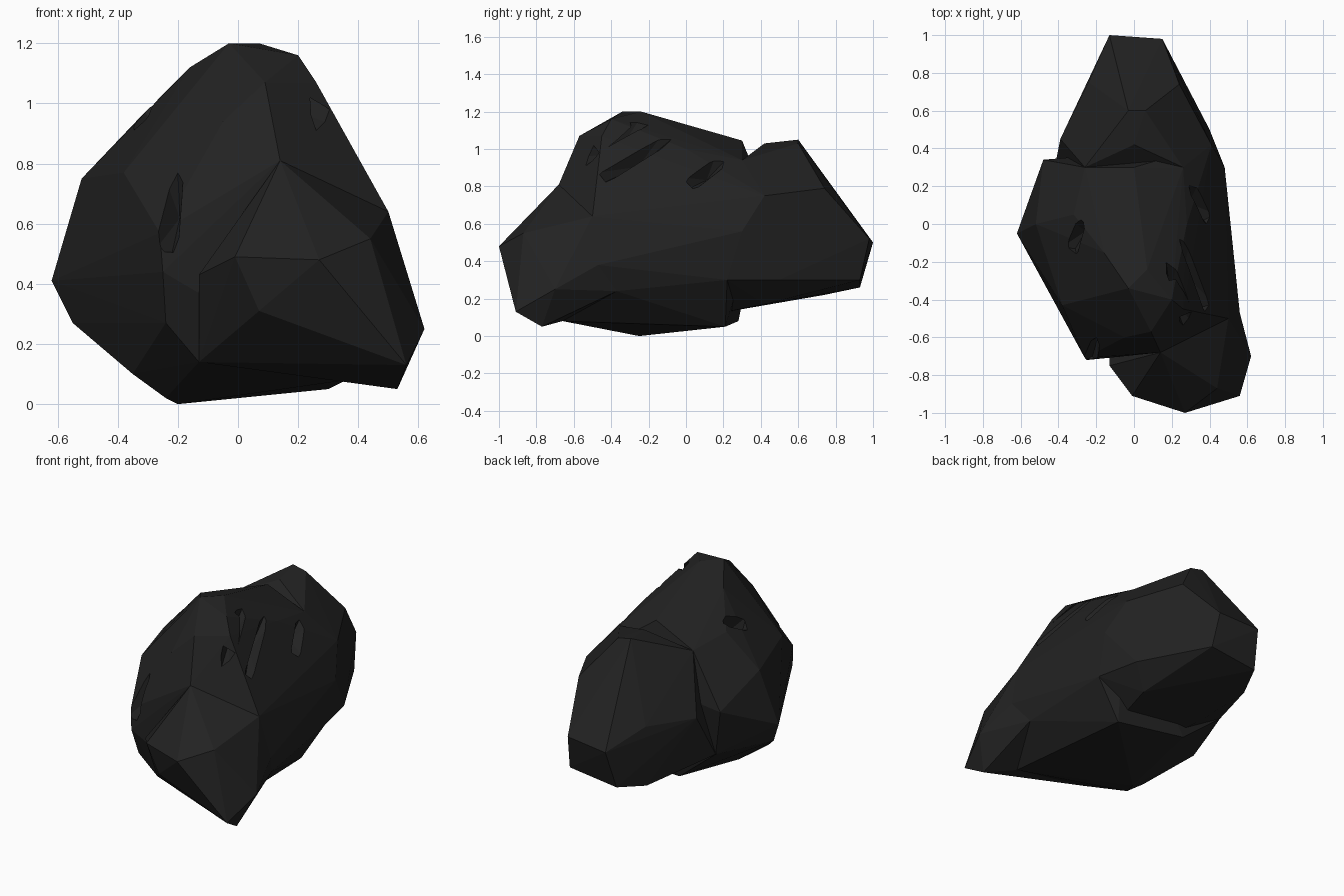
import bpy
import bmesh
from mathutils import Vector

default_cube = bpy.data.objects.get("Cube")
if default_cube:
    bpy.data.objects.remove(default_cube, do_unlink=True)

# Dark stone material
stone = bpy.data.materials.new("dark_stone")
stone.use_nodes = True
stone.diffuse_color = (0.016, 0.016, 0.016, 1)
shader = next(n for n in stone.node_tree.nodes if n.type == "BSDF_PRINCIPLED")
shader.inputs["Base Color"].default_value = stone.diffuse_color
shader.inputs["Roughness"].default_value = 0.9


def hull_object(name, corners):
    """Make a closed flat-faced chunk that wraps tightly round its corners."""
    bm = bmesh.new()
    for corner in corners:
        bm.verts.new(corner)
    result = bmesh.ops.convex_hull(bm, input=bm.verts)
    spare = {e for e in result["geom_interior"] + result["geom_unused"]
             if isinstance(e, bmesh.types.BMVert)}
    bmesh.ops.delete(bm, geom=list(spare), context="VERTS")
    bmesh.ops.recalc_face_normals(bm, faces=bm.faces)
    mesh = bpy.data.meshes.new(name)
    bm.to_mesh(mesh)
    bm.free()
    mesh.materials.append(stone)
    chunk = bpy.data.objects.new(name, mesh)
    bpy.context.collection.objects.link(chunk)
    return chunk


def combine(target, other, operation):
    """Apply a boolean, then remove the helper chunk."""
    bpy.context.view_layer.objects.active = target
    modifier = target.modifiers.new(operation.title(), "BOOLEAN")
    modifier.operation = operation
    modifier.solver = "EXACT"
    modifier.object = other
    other.hide_render = True
    bpy.ops.object.modifier_apply(modifier=modifier.name)
    bpy.data.objects.remove(other, do_unlink=True)


def carve_notch(target, start, end, outward, width, depth):
    """Cut a tapered V-shaped crack between two surface points."""
    start, end, outward = Vector(start), Vector(end), Vector(outward).normalized()
    middle = (start + end) / 2
    side = (end - start).cross(outward).normalized() * width
    corners = [start, end, middle - outward * depth]
    for point in (start, middle, end):
        corners += [point + side + outward * depth, point - side + outward * depth]
    combine(target, hull_object("notch_cutter", corners), "DIFFERENCE")


# Jutting front nose, undercut below
nose = [(.27, -1, .48), (.56, -.91, .13), (.53, -.77, .05), (.62, -.7, .25),
        (-.01, -.91, .49), (.07, -.9, .31), (.44, -.87, .55), (-.13, -.75, .43)]

# Shoulder shared by the nose and the body
shoulder = [(.14, -.68, .81), (.5, -.5, .64), (.56, -.47, .38), (.5, -.37, .24),
            (-.13, -.63, .14), (.36, -.66, .08)]

# Side shoulder, tall summit, flank and resting base
side_shoulder = [(-.26, -.71, .57), (-.25, -.72, .44), (-.24, -.66, .27),
                 (-.38, -.43, .77), (-.24, -.46, .86), (-.05, -.6, .94)]
summit = [(-.03, -.34, 1.2), (.07, -.24, 1.2), (.2, -.4, 1.16), (.09, -.57, 1.07),
          (.26, -.45, 1.07), (-.16, -.15, 1.12), (.39, -.2, .79), (.28, 0, 1)]
flank = [(-.32, .05, .96), (-.52, 0, .75), (-.62, -.05, .41), (-.55, -.1, .27),
         (-.35, -.33, .1), (-.24, -.35, .02), (-.2, -.25, 0)]

# Waist shared by the body and the tail
waist = [(.48, .3, .56), (.46, .22, .3), (.41, .42, .75), (-.42, .3, .3),
         (-.26, .3, .92), (.26, .3, .94)]
body_back = [(.3, .21, .05), (-.15, .28, .08), (-.48, .34, .6), (0, .3, 1.045)]

# Tapered tail with a short ridge and a raised underside
tail = [(-.03, .6, 1.05), (.06, .6, 1.03), (.24, .74, .79), (.15, .98, .52),
        (-.13, 1, .5), (.17, .93, .3), (-.16, .93, .26), (.4, .5, .3),
        (.28, .42, .17), (-.24, .74, .22), (-.24, .75, .6), (-.39, .45, .58),
        (0, .42, 1.03), (.25, .22, .13), (-.15, .25, .14), (-.2, .42, .17)]

rock = hull_object("rock", shoulder + side_shoulder + summit + flank + waist + body_back)
combine(rock, hull_object("rock_nose", nose + shoulder), "UNION")
combine(rock, hull_object("rock_tail", waist + tail), "UNION")

# Cracks running down the crest and sides
carve_notch(rock, (.17, -.2, 1.13), (.27, -.56, .9), (.6, -.3, .8), .04, .05)
carve_notch(rock, (.24, -.08, 1.05), (.36, -.44, .82), (.8, -.1, .6), .04, .05)
carve_notch(rock, (.29, .2, .93), (.37, .02, .79), (.8, 0, .5), .05, .05)
carve_notch(rock, (-.27, .02, .99), (-.31, -.13, .9), (-.6, -.3, .8), .05, .06)
carve_notch(rock, (-.2, -.6, .77), (-.22, -.7, .5), (-.3, -.8, .3), .04, .05)

for face in rock.data.polygons:
    face.use_smooth = False
    face.material_index = 0
